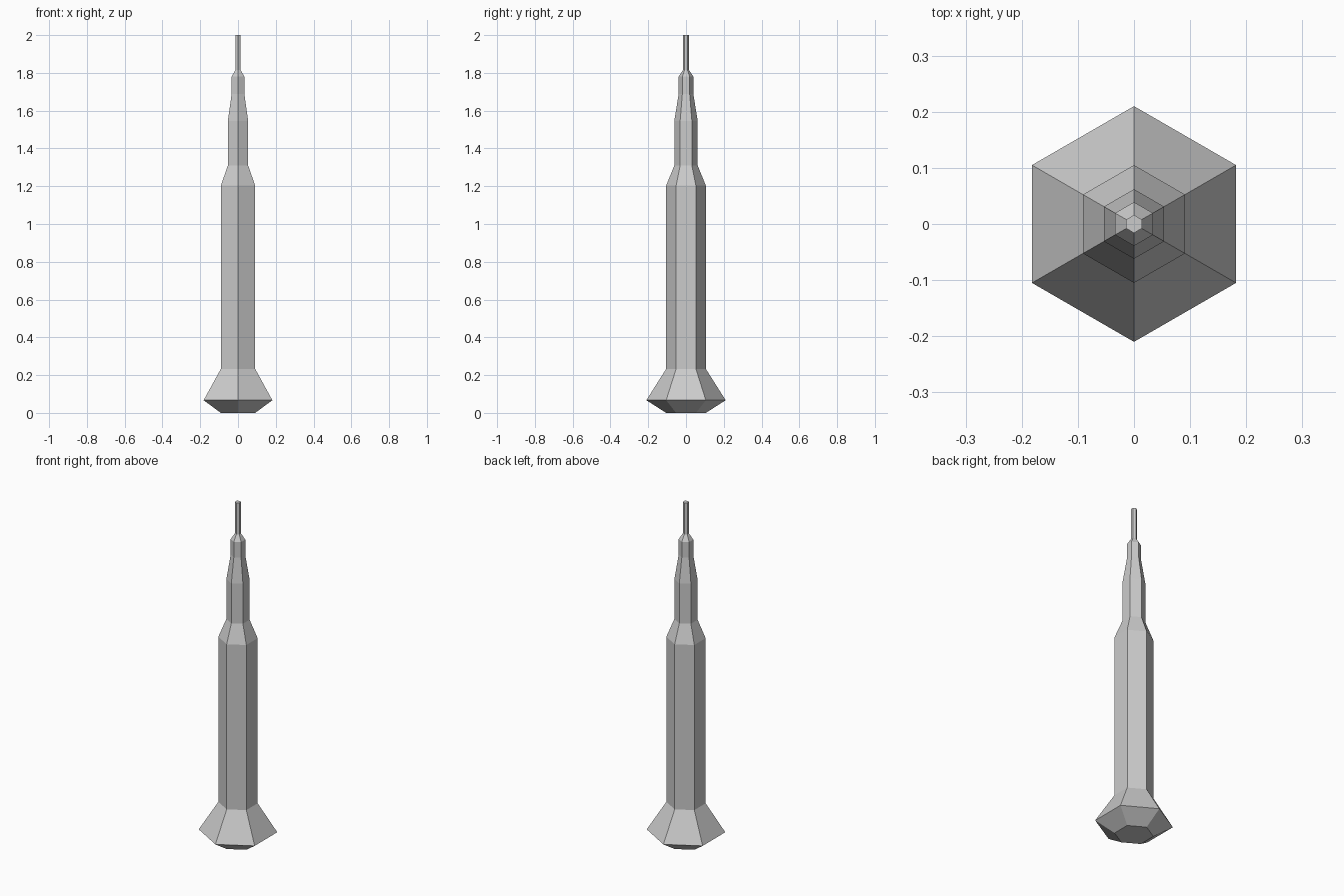
import bpy
import bmesh
import math

cube = bpy.data.objects.get("Cube")
if cube:
    bpy.data.objects.remove(cube, do_unlink=True)

SIDES = 6

grey = bpy.data.materials.new("light grey")
grey.use_nodes = True
colour = (0.6, 0.6, 0.6, 1.0)
grey.diffuse_color = colour
grey.node_tree.nodes["Principled BSDF"].inputs["Base Color"].default_value = colour


def lathe(name, profile):
    """Closed six-sided solid from (corner radius, height) pairs, corners on +-y."""
    bm = bmesh.new()
    rings = []
    for radius, z in profile:
        angles = [math.pi / 2 + math.tau * i / SIDES for i in range(SIDES)]
        rings.append([bm.verts.new((radius * math.cos(a), radius * math.sin(a), z))
                      for a in angles])
    for low, high in zip(rings, rings[1:]):
        for i in range(SIDES):
            j = (i + 1) % SIDES
            bm.faces.new((low[i], low[j], high[j], high[i]))
    bm.faces.new(rings[0][::-1])
    bm.faces.new(rings[-1])
    mesh = bpy.data.meshes.new(name)
    bm.to_mesh(mesh)
    bm.free()
    mesh.materials.append(grey)
    obj = bpy.data.objects.new(name, mesh)
    bpy.context.collection.objects.link(obj)
    return obj


# One continuous faceted shell: flared foot, shaft, stepped neck, thin tip
lathe("hexagonal_spire", [
    (0.105, 0.0), (0.21, 0.067), (0.105, 0.233),   # flared foot
    (0.105, 1.203), (0.062, 1.31),                 # main shaft and shoulder
    (0.062, 1.545), (0.039, 1.688),                # upper shaft and taper
    (0.039, 1.78), (0.016, 1.815), (0.016, 2.0),   # collar and needle tip
])
